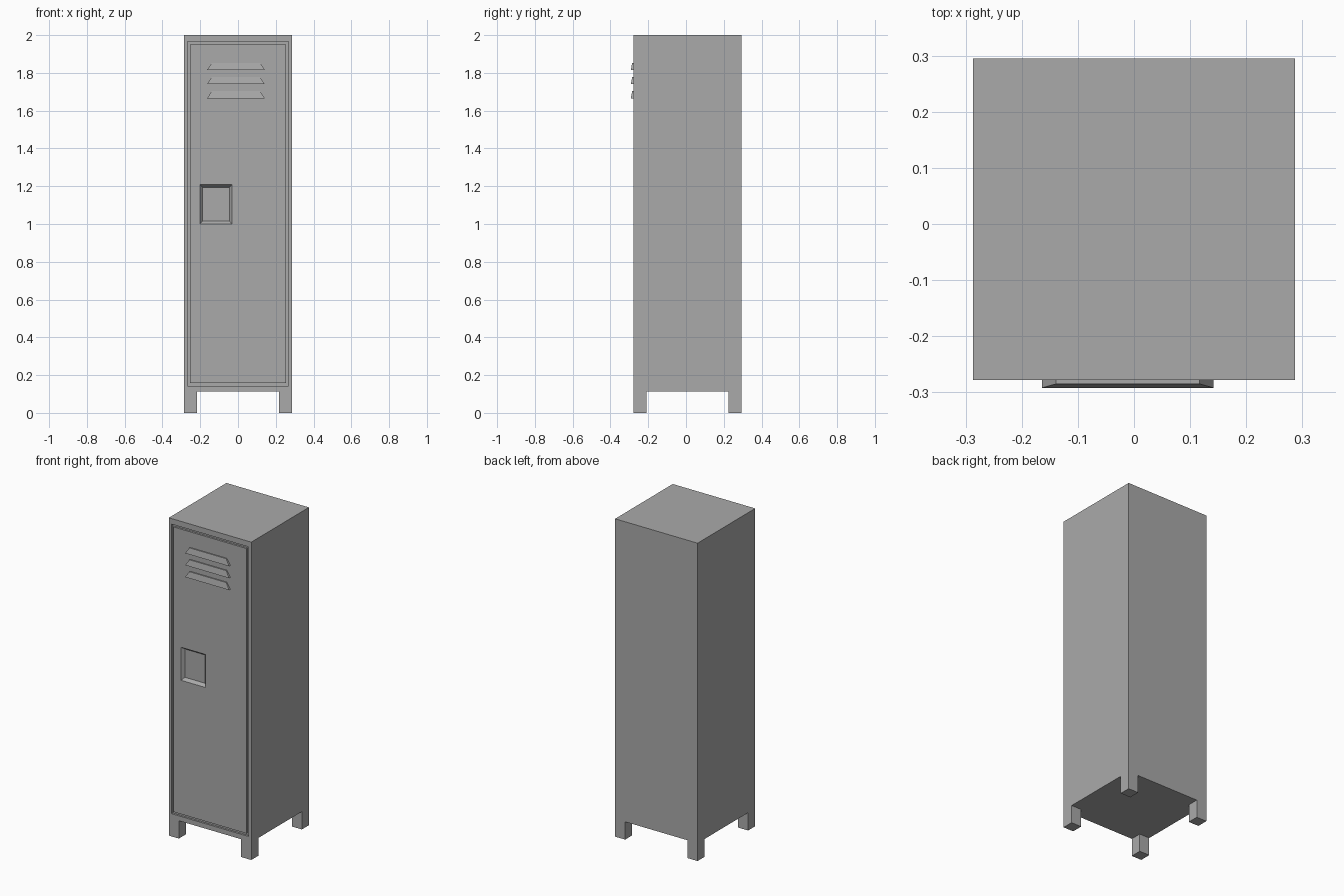
import bpy
import bmesh

if "Cube" in bpy.data.objects:
    bpy.data.objects.remove(bpy.data.objects["Cube"])

# One painted metal colour
GREY = (0.4, 0.4, 0.4, 1.0)
metal = bpy.data.materials.new("grey_metal")
metal.use_nodes = True
metal.diffuse_color = GREY
metal.node_tree.nodes["Principled BSDF"].inputs["Base Color"].default_value = GREY


def loft(name, loops):
    """Skin a chain of four-point loops and cap both ends."""
    bm = bmesh.new()
    rings = [[bm.verts.new(p) for p in loop] for loop in loops]
    for a, b in zip(rings, rings[1:]):
        for i in range(4):
            j = (i + 1) % 4
            bm.faces.new((a[i], a[j], b[j], b[i]))
    bm.faces.new(rings[0])
    bm.faces.new(rings[-1])
    bmesh.ops.recalc_face_normals(bm, faces=bm.faces)
    mesh = bpy.data.meshes.new(name)
    bm.to_mesh(mesh)
    bm.free()
    mesh.materials.append(metal)
    obj = bpy.data.objects.new(name, mesh)
    bpy.context.collection.objects.link(obj)
    return obj


def upright(x0, x1, z0, z1, y):
    return [(x0, y, z0), (x1, y, z0), (x1, y, z1), (x0, y, z1)]


def level(x0, x1, y0, y1, z):
    return [(x0, y0, z), (x1, y0, z), (x1, y1, z), (x0, y1, z)]


HALF, FRONT, BACK, FLOOR, TOP = 0.287, -0.278, 0.295, 0.112, 2.0
GROOVE, POCKET = FRONT + 0.012, FRONT + 0.018

# Cabinet: back, frame, groove round the door, door panel, handle pocket
outer = (-0.268, 0.268, 0.143, 1.965)
inner = (-0.254, 0.254, 0.158, 1.951)
loft("cabinet", [
    upright(-HALF, HALF, FLOOR, TOP, BACK),
    upright(-HALF, HALF, FLOOR, TOP, FRONT),
    upright(*outer, FRONT),
    upright(*outer, GROOVE),
    upright(*inner, GROOVE),
    upright(*inner, FRONT),
    upright(-0.202, -0.033, 1.0, 1.208, FRONT),
    upright(-0.187, -0.046, 1.016, 1.194, POCKET),
])

# Square legs flush with the cabinet corners
LEG = 0.07
for side, x in (("right", -HALF), ("left", HALF - LEG)):
    for end, y in (("front", FRONT), ("back", BACK - LEG)):
        loft(f"{end}_{side}_leg", [level(x, x + LEG, y, y + LEG, z)
                                   for z in (0, FLOOR)])

# Louvred vents, flaring outward toward the bottom
for i in range(3):
    z = 1.815 - i * 0.075
    loft(f"vent_{i + 1}", [
        level(-0.164, 0.142, FRONT - 0.014, FRONT, z),
        level(-0.139, 0.117, FRONT - 0.007, FRONT, z + 0.038),
    ])
